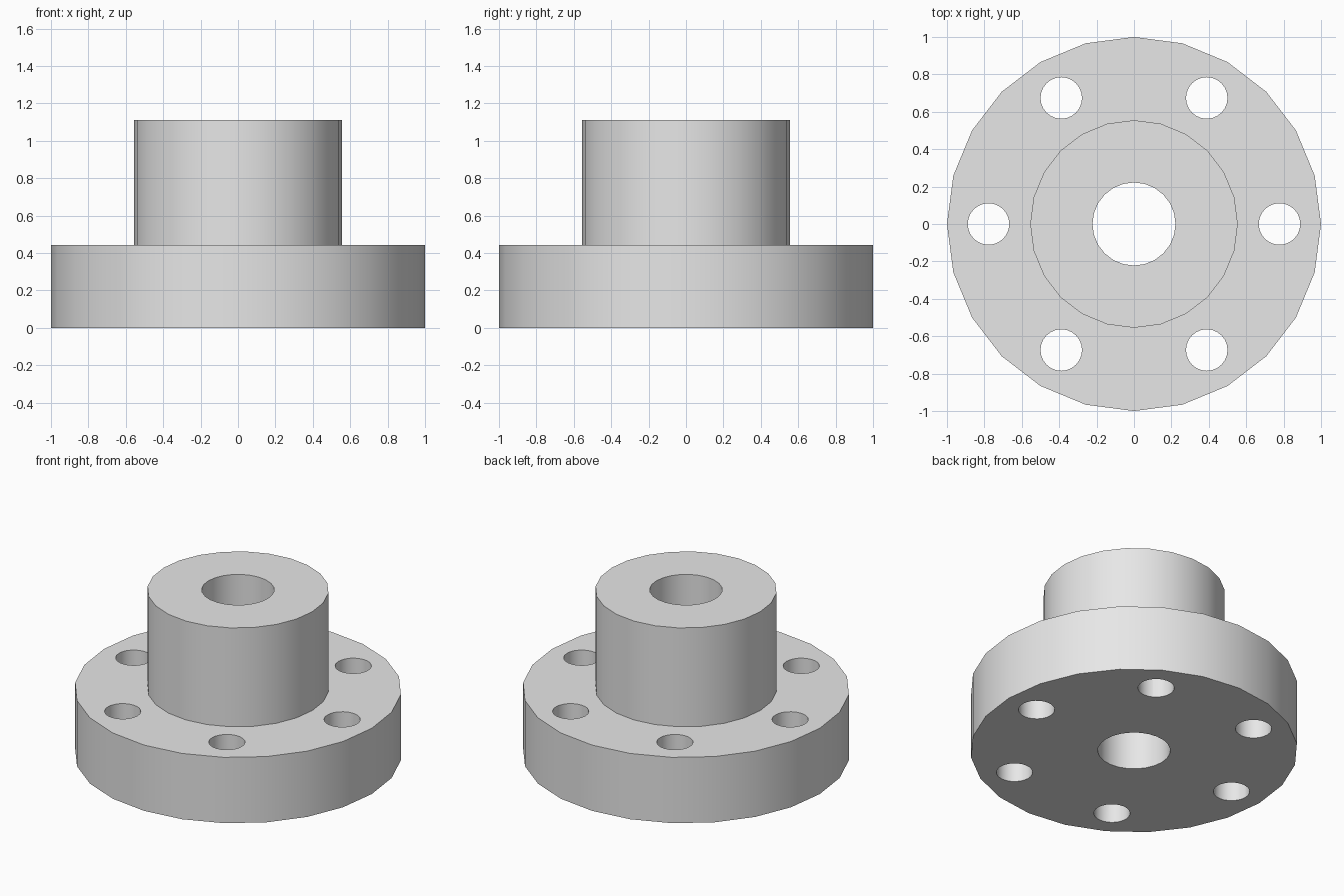
import bpy, bmesh, math
from mathutils import Matrix, Vector

if "Cube" in bpy.data.objects:
    bpy.data.objects.remove(bpy.data.objects["Cube"], do_unlink=True)

SIDES = 24
FLANGE_R, HUB_R, BORE_R = 1.0, 0.555, 0.222
FLANGE_H, TOTAL_H = 0.444, 1.111
BOLT_R, BOLT_CIRCLE, BOLT_COUNT = 0.111, 0.778, 6

grey = bpy.data.materials.new("light grey")
grey.use_nodes = True
grey.diffuse_color = (0.8, 0.8, 0.8, 1)
grey.node_tree.nodes["Principled BSDF"].inputs["Base Color"].default_value = (0.8, 0.8, 0.8, 1)


def make_object(name, bm):
    mesh = bpy.data.meshes.new(name)
    bm.to_mesh(mesh)
    bm.free()
    mesh.materials.append(grey)
    obj = bpy.data.objects.new(name, mesh)
    bpy.context.collection.objects.link(obj)
    return obj


# Flange, hub and central bore: one closed profile turned about z
profile = [(BORE_R, 0), (FLANGE_R, 0), (FLANGE_R, FLANGE_H),
           (HUB_R, FLANGE_H), (HUB_R, TOTAL_H), (BORE_R, TOTAL_H)]
bm = bmesh.new()
ring = [bm.verts.new((r, 0, z)) for r, z in profile]
edges = [bm.edges.new((a, b)) for a, b in zip(ring, ring[1:] + ring[:1])]
bmesh.ops.spin(bm, geom=ring + edges, cent=(0, 0, 0), axis=(0, 0, 1),
               angle=math.tau, steps=SIDES)
bmesh.ops.remove_doubles(bm, verts=bm.verts, dist=1e-4)
bmesh.ops.recalc_face_normals(bm, faces=bm.faces)
body = make_object("hub_flange", bm)

# Bolt hole cutters, evenly spaced on the bolt circle
bm = bmesh.new()
for i in range(BOLT_COUNT):
    a = math.tau * i / BOLT_COUNT
    centre = Vector((math.cos(a), math.sin(a), 0)) * BOLT_CIRCLE
    centre.z = FLANGE_H / 2
    bmesh.ops.create_cone(bm, cap_ends=True, segments=SIDES, radius1=BOLT_R,
                          radius2=BOLT_R, depth=FLANGE_H + 0.2,
                          matrix=Matrix.Translation(centre))
cutter = make_object("bolt_hole_cutter", bm)
cutter.hide_render = True

# Drill the bolt holes, then discard the cutter
drill = body.modifiers.new("bolt_holes", 'BOOLEAN')
drill.operation = 'DIFFERENCE'
drill.solver = 'EXACT'
drill.object = cutter
bpy.ops.object.select_all(action='DESELECT')
bpy.context.view_layer.objects.active = body
body.select_set(True)
bpy.ops.object.modifier_apply(modifier=drill.name)
bpy.data.objects.remove(cutter, do_unlink=True)

# Smooth walls with crisp rims
bpy.ops.object.shade_smooth_by_angle(angle=math.radians(30))
